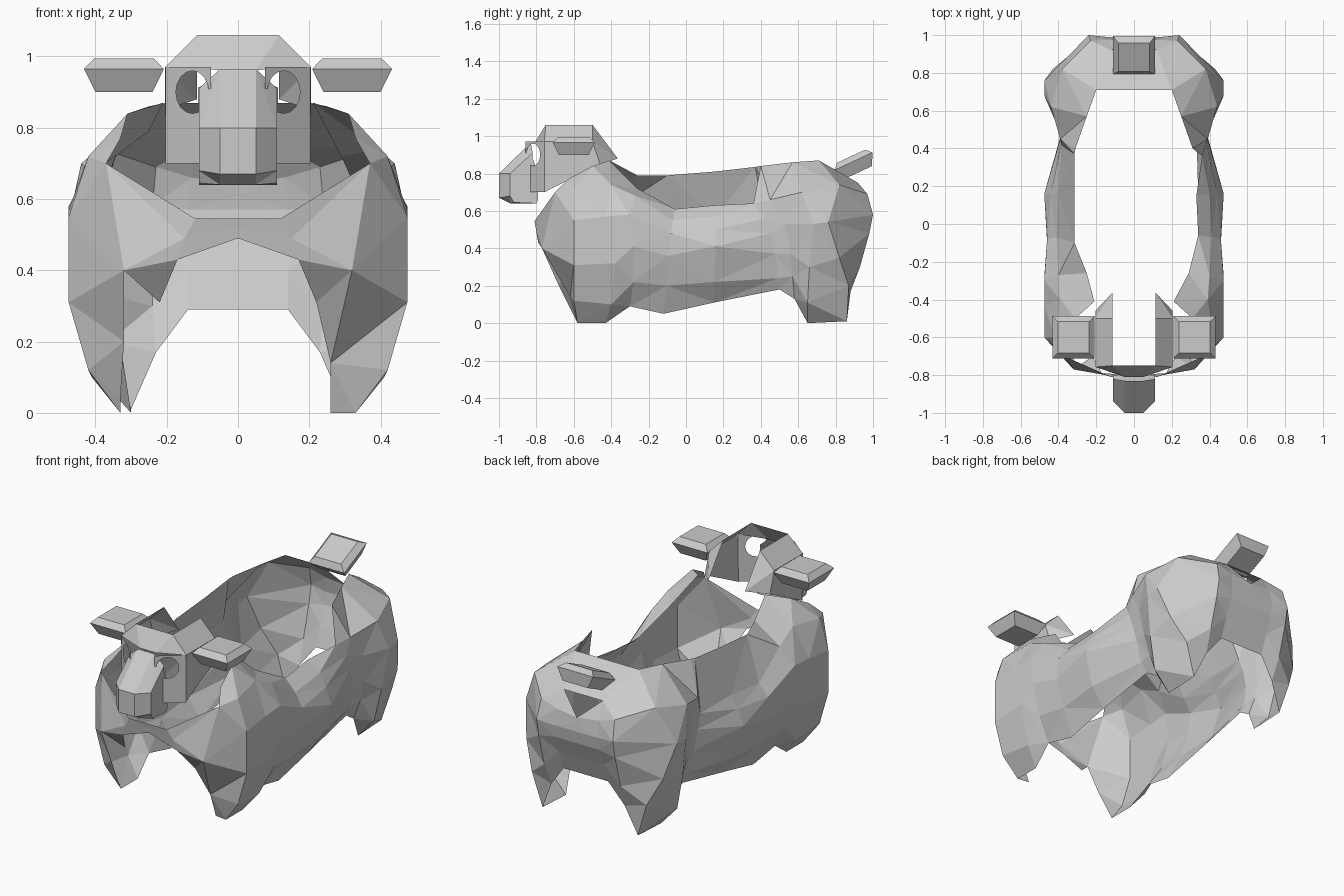
import bpy, bmesh, math
from mathutils import Matrix, Vector


def finish(name, bm):
    bmesh.ops.remove_doubles(bm, verts=bm.verts, dist=0.0005)
    bmesh.ops.triangulate(bm, faces=bm.faces)
    me = bpy.data.meshes.new(name)
    bm.to_mesh(me)
    bm.free()
    ob = bpy.data.objects.new(name, me)
    bpy.context.collection.objects.link(ob)
    return ob


def patch(bm, columns, side):
    """Skin neighbouring columns of points; side = -1 mirrors in x."""
    vs = [[bm.verts.new((side * x, y, z)) for x, y, z in c] for c in columns]
    for a, b in zip(vs, vs[1:]):
        for i in range(len(a) - 1):
            q = [a[i], b[i], b[i + 1], a[i + 1]]
            bm.faces.new(q if side > 0 else q[::-1])


def poly(bm, pts, side=1):
    q = [bm.verts.new((side * x, y, z)) for x, y, z in pts]
    bm.faces.new(q if side > 0 else q[::-1])


# Body cross-section columns, each running from hem to top edge
chest = [
    [(0, -.80, .49), (0, -.805, .52), (0, -.81, .545)],
    [(.17, -.79, .43), (.15, -.80, .49), (.12, -.81, .545)],
    [(.22, -.70, .31), (.32, -.77, .40), (.37, -.70, .70)],
]
shoulder = [
    [(.26, -.57, 0), (.26, -.62, .14), (.32, -.77, .40), (.345, -.735, .55), (.37, -.70, .70), (.33, -.63, .77)],
    [(.33, -.58, 0), (.42, -.60, .12), (.475, -.60, .31), (.475, -.60, .55), (.42, -.60, .72), (.31, -.50, .84)],
    [(.33, -.43, 0), (.41, -.40, .10), (.475, -.38, .32), (.475, -.43, .57), (.39, -.40, .74), (.21, -.41, .87)],
]
flank = [
    [(.35, -.30, .09), (.43, -.28, .22), (.475, -.28, .41), (.475, -.30, .58), (.40, -.27, .68), (.29, -.26, .72)],
    [(.34, -.12, .05), (.41, -.10, .20), (.46, -.10, .36), (.46, -.08, .48), (.41, -.07, .55), (.34, -.06, .61)],
    [(.34, .15, .11), (.42, .15, .22), (.475, .16, .41), (.44, .16, .50), (.40, .16, .57), (.33, .15, .63)],
    [(.33, .50, .18), (.36, .49, .24), (.385, .48, .37), (.39, .45, .48), (.385, .42, .56), (.36, .36, .64)],
]
haunch = [
    [(.32, .58, .13), (.37, .57, .25), (.40, .56, .37), (.41, .53, .53), (.39, .45, .66), (.31, .40, .84)],
    [(.30, .65, 0), (.40, .65, .11), (.44, .66, .30), (.475, .68, .53), (.44, .62, .70), (.25, .57, .86)],
    [(.30, .86, .01), (.36, .87, .20), (.43, .82, .35), (.475, .76, .54), (.38, .82, .74), (.20, .71, .87)],
    [(.23, .88, .17), (.24, .93, .30), (.24, .98, .48), (.24, 1.0, .58), (.23, .97, .69), (.12, .92, .75)],
]
rear = [
    haunch[3],
    [(.14, .90, .29), (.14, .94, .40), (.14, .98, .50), (.14, .99, .57), (.13, .975, .66), (.12, .92, .75)],
    [(0, .90, .29), (0, .94, .40), (0, .98, .50), (0, .99, .57), (0, .985, .61), (0, .98, .645)],
]
# The left side has a higher back edge and a leaner foreleg
left_top = [(.25, -.26, .79), (.315, -.10, .79), (.315, .15, .81), (.315, .37, .835)]
left_leg = [(.33, -.60, .04), (.32, -.68, .20)] + shoulder[0][2:]

bm = bmesh.new()
for s in (1, -1):
    fl = flank if s > 0 else [c[:-1] + [t] for c, t in zip(flank, left_top)]
    sh = shoulder if s > 0 else [left_leg] + shoulder[1:]
    patch(bm, chest, s)
    patch(bm, sh + fl + haunch, s)
    patch(bm, rear, s)
poly(bm, [(.22, -.70, .31), (.26, -.62, .14), (.32, -.77, .40)])
poly(bm, [(-.2, .71, .87), (.2, .71, .87), (.12, .92, .75), (-.12, .92, .75)])
finish("body_shell", bm)

# Snout
bm = bmesh.new()
mid = [(.05, -.83, .965), (.05, -1, .80), (.05, -1, .67), (.05, -.94, .64), (.05, -.80, .64)]
edge = [(.11, -.82, .91), (.11, -.94, .80), (.11, -.94, .68), (.11, -.92, .645), (.11, -.80, .64)]
back = [(.11, -.82, .88), (.11, -.79, .80), (.11, -.79, .70), (.11, -.79, .66), (.11, -.80, .64)]
for s in (1, -1):
    patch(bm, [[(0, y, z) for x, y, z in mid], mid, edge, back], s)
finish("snout", bm)

# Head sides and brow, open at the crown
bm = bmesh.new()
for s in (1, -1):
    poly(bm, [(.115, -.75, 1.06), (.205, -.757, .97), (.205, -.5, .97), (.115, -.5, 1.06)], s)
    poly(bm, [(.115, -.5, 1.06), (.205, -.5, .97), (.205, -.46, .85), (.115, -.365, .88)], s)
    poly(bm, [(.205, -.757, .97), (.2, -.757, .70), (.2, -.60, .78), (.205, -.46, .85), (.205, -.5, .97)], s)
    poly(bm, [(.115, -.75, 1.06), (.05, -.81, .962), (.205, -.757, .97)], s)
poly(bm, [(-.115, -.75, 1.06), (-.05, -.81, .962), (.05, -.81, .962), (.115, -.75, 1.06)])
finish("head_sides", bm)

# Cheek panels with round eye openings
bm = bmesh.new()
n = 16
for s in (1, -1):
    inner, outer = [], []
    for i in range(n + 1):
        a = 2 * math.pi * i / n
        c, d = math.cos(a), math.sin(a)
        k = 1 / max(abs(c), abs(d))
        for lst, u, v in ((inner, .06 * c, .06 * d),
                          (outer, (.098 if c > 0 else .068) * c * k, (.07 if d > 0 else .20) * d * k)):
            lst.append((.128 + .77 * u, -.817 + .62 * u, .90 + v))
    patch(bm, list(zip(inner, outer)), s)
finish("eye_cheeks", bm)


# Ears and tail share one bevelled slab
def slab(name, loc, tilt):
    bm = bmesh.new()
    rings = [(.08, -.065), (.112, 0), (.083, .03)]
    corners = [(1, 1), (-1, 1), (-1, -1), (1, -1)]
    cols = [[(r * x, r * y, z) for r, z in rings] for x, y in corners + corners[:1]]
    patch(bm, cols, 1)
    for k in (0, 2):
        poly(bm, [c[k] for c in (cols[:4] if k else cols[3::-1])])
    bm.transform(Matrix.Translation(Vector(loc)) @ Matrix.Rotation(tilt, 4, 'X'))
    finish(name, bm)


slab("right_ear", (.32, -.60, .965), 0)
slab("left_ear", (-.32, -.60, .965), 0)
slab("tail", (0, .895, .865), math.radians(25))
